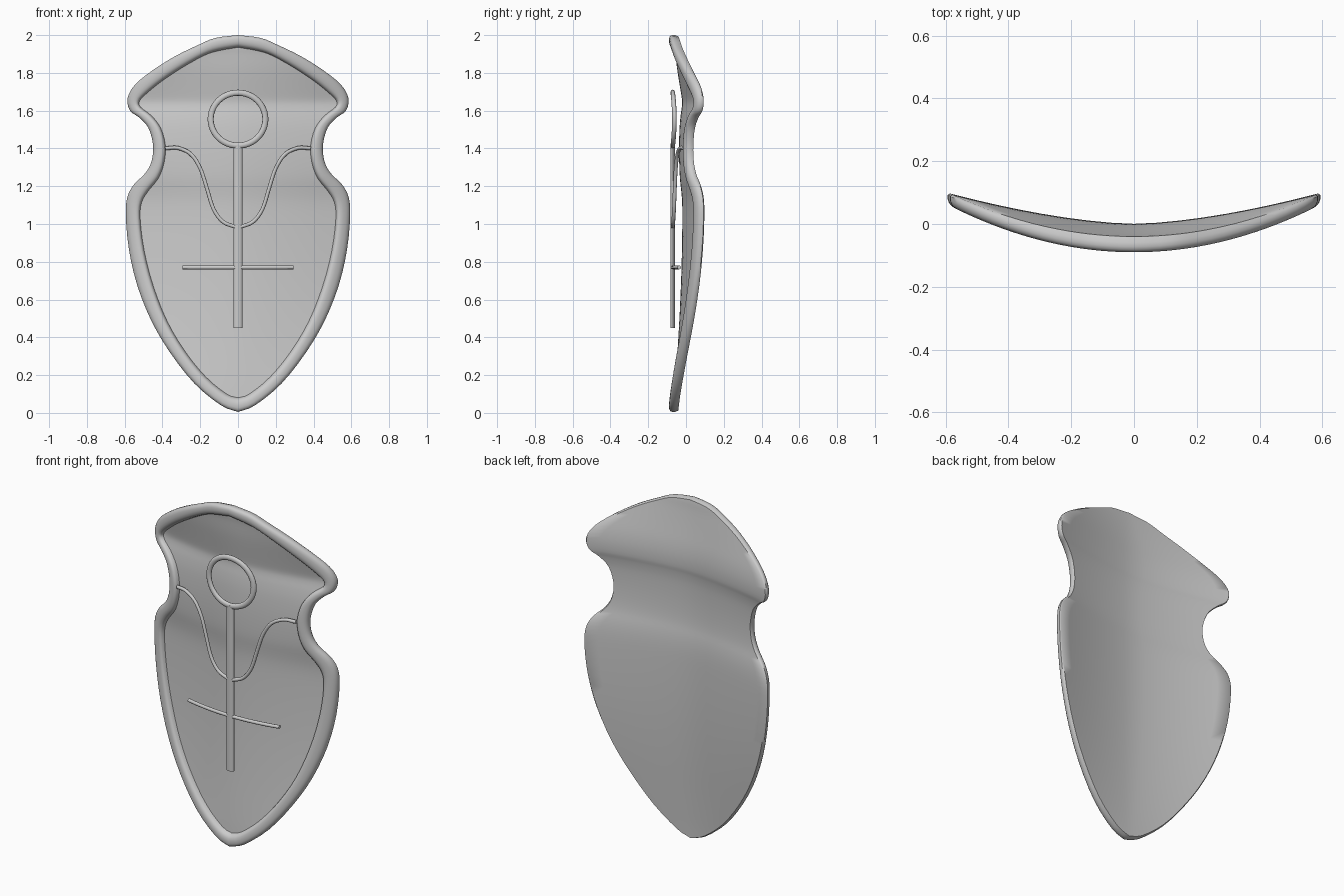
import bpy, bmesh, math
from mathutils import Vector

if "Cube" in bpy.data.objects:
    bpy.data.objects.remove(bpy.data.objects["Cube"])

# half outline of the shield: outer x, outer z, inner x, inner z
OUTLINE = [
    (0, 2.0, 0, 1.935), (.12, 1.985, .10, 1.918), (.21, 1.948, .18, 1.892),
    (.33, 1.89, .30, 1.825), (.45, 1.815, .405, 1.755), (.545, 1.738, .485, 1.69),
    (.585, 1.665, .522, 1.65), (.572, 1.60, .515, 1.618), (.525, 1.565, .46, 1.575),
    (.475, 1.51, .41, 1.51), (.45, 1.42, .385, 1.42), (.457, 1.335, .39, 1.33),
    (.49, 1.27, .42, 1.245), (.55, 1.21, .475, 1.175), (.585, 1.145, .51, 1.115),
    (.594, 1.05, .518, 1.03), (.578, .87, .497, .86), (.535, .68, .448, .67),
    (.46, .49, .375, .485), (.36, .32, .28, .325), (.23, .155, .17, .19),
    (.09, .04, .06, .10), (0, .005, 0, .08)]


def spline(pts, sub):
    """Catmull-Rom through points, end tangents taken from the end segments."""
    p = [Vector(q) for q in pts]
    p = [2 * p[0] - p[1]] + p + [2 * p[-1] - p[-2]]
    out = []
    for i in range(1, len(p) - 2):
        a, b, c, d = p[i - 1:i + 3]
        for k in range(sub):
            t = k / sub
            out.append(.5 * (2 * b + (c - a) * t + (2 * a - 5 * b + 4 * c - d) * t * t
                             + (3 * b - a - 3 * c + d) * t ** 3))
    return out + [p[-2]]


def make(name, loops, close_path, caps=False):
    """Skin closed loops of points into one smooth mesh."""
    bm = bmesh.new()
    rows = [[bm.verts.new(v) for v in loop] for loop in loops]
    pairs = list(zip(rows, rows[1:])) + ([(rows[-1], rows[0])] if close_path else [])
    for a, b in pairs:
        n = len(a)
        for j in range(n):
            k = (j + 1) % n
            bm.faces.new((a[j], a[k], b[k], b[j]))
    if caps:
        bm.faces.new(rows[0])
        bm.faces.new(rows[-1])
    bmesh.ops.remove_doubles(bm, verts=bm.verts, dist=.0005)
    bmesh.ops.recalc_face_normals(bm, faces=bm.faces)
    me = bpy.data.meshes.new(name)
    bm.to_mesh(me)
    bm.free()
    ob = bpy.data.objects.new(name, me)
    bpy.context.collection.objects.link(ob)
    bpy.ops.object.select_all(action='DESELECT')
    ob.select_set(True)
    bpy.context.view_layer.objects.active = ob
    bpy.ops.object.shade_smooth_by_angle(angle=math.radians(50))
    return ob


def front(x):
    return -.09 + .43 * x * x


def back(x):
    return -.04 + .395 * x * x


# shield body: each row loops across the back, round the rim and over the front panel
N = 16
RIM = [(.0, .62), (-.0, .35), (.05, .17), (.14, .06), (.28, 0),
       (.5, 0), (.68, .05), (.82, .16), (.92, .32)]   # inward share, depth share
rows = []
for ox, oz, ix, iz in spline(OUTLINE, 3):
    ox, ix = max(ox, 0), max(ix, 0)
    yc = -.04 + .115 * ox * ox

    def panel(x, w=ox, yc=yc):
        return yc + (back(w) - yc) * (abs(x) / max(w, .001)) ** 1.6

    def rim(s):
        out = []
        for t, d in RIM:
            x = ox + (ix - ox) * t
            out.append((s * x, front(x) + d * .05, oz + (iz - oz) * t))
        return out

    bx, bz = ox + (ix - ox) * .1, oz + (iz - oz) * .1
    us = [-1 + 2 * k / N for k in range(N + 1)]
    loop = [(u * bx, panel(u * bx), bz) for u in us]
    loop += rim(1)
    loop += [(-u * ix, panel(u * ix) - .02, iz) for u in us]
    loop += rim(-1)[::-1]
    rows.append(loop)
make("shield_body", rows, False)


# emblem: flattened tubes that follow the curve of the shield
def tube(name, path, half_width, half_depth, closed=False, sides=12):
    loops = []
    n = len(path)
    for i, p in enumerate(path):
        a = path[(i - 1) % n] if closed else path[max(i - 1, 0)]
        b = path[(i + 1) % n] if closed else path[min(i + 1, n - 1)]
        d = (Vector(b) - Vector(a)).normalized()
        loop = []
        for k in range(sides):
            t = 2 * math.pi * k / sides
            w = half_width * math.cos(t)
            x, z = p[0] - d.y * w, p[1] + d.x * w
            loop.append((x, -.07 + .4 * x * x + half_depth * math.sin(t), z))
        loops.append(loop)
    return make(name, loops, closed, not closed)


tube("emblem_ring", [(.145 * math.sin(2 * math.pi * k / 48), 1.555 + .14 * math.cos(2 * math.pi * k / 48))
                     for k in range(48)], .016, .012, True)
tube("emblem_stem", [(0, .45), (0, .9), (0, 1.42)], .024, .012)
tube("emblem_crossbar", [(-.295 + .59 * k / 16, .77) for k in range(17)], .01, .01)
ARM = [(.385, 1.40), (.32, 1.403), (.25, 1.37), (.20, 1.295), (.165, 1.19),
       (.13, 1.08), (.08, 1.012), (.015, .985)]
for side, s in (("right", 1), ("left", -1)):
    tube("emblem_arm_" + side, [(s * p.x, p.y) for p in spline(ARM, 4)], .01, .01)
